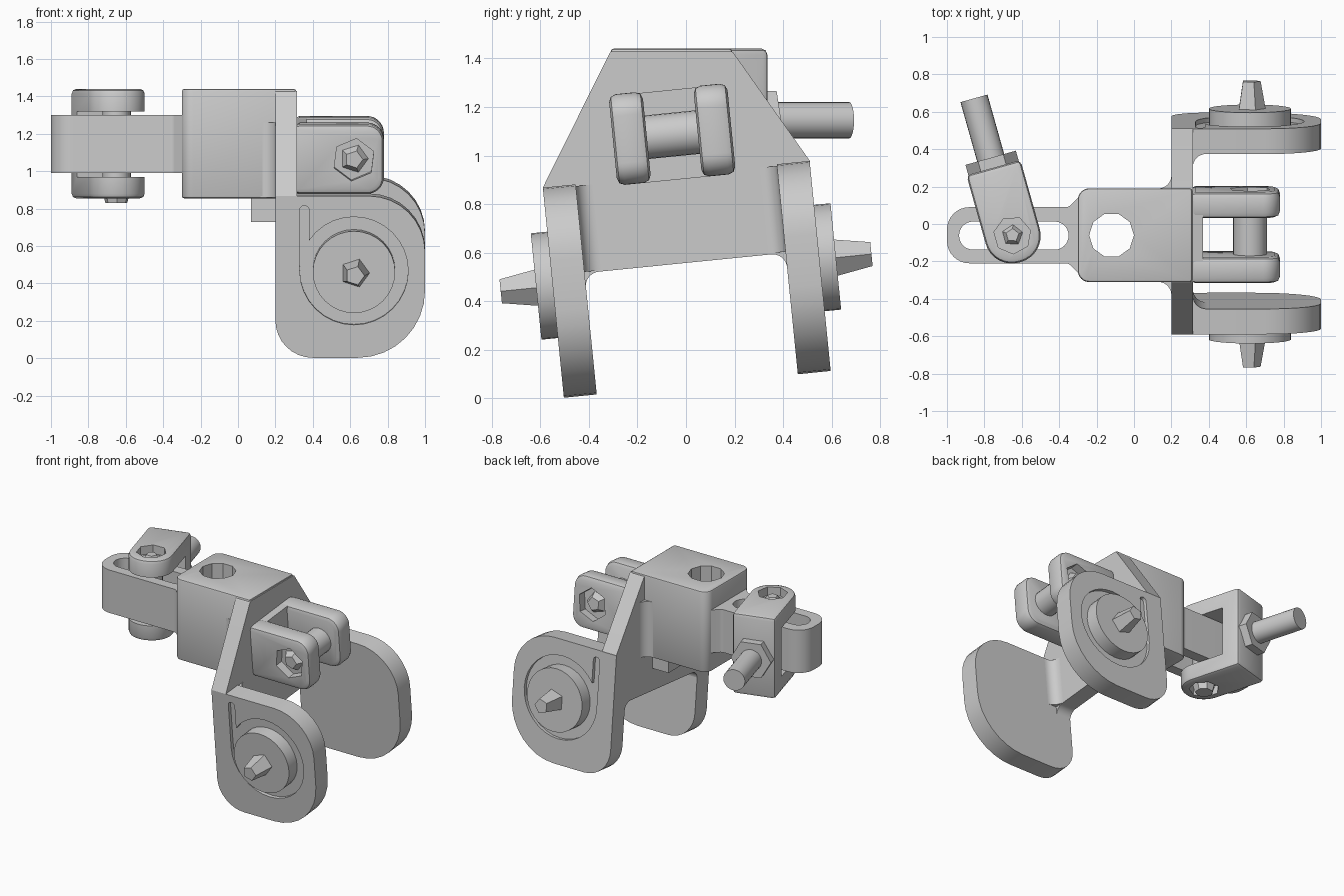
import bpy, bmesh, math
from mathutils import Vector, Matrix

cube = bpy.data.objects.get("Cube")
if cube:
    bpy.data.objects.remove(cube, do_unlink=True)

COLOUR = (0.6, 0.6, 0.6, 1)
grey = bpy.data.materials.new("matte grey")
grey.use_nodes = True
grey.diffuse_color = COLOUR
grey.node_tree.nodes["Principled BSDF"].inputs["Base Color"].default_value = COLOUR

TILT = Matrix.Rotation(0.1, 4, 'X')          # frame of the lower fork
SWING = Matrix.Translation((-0.65, -0.06, 0)) @ Matrix.Rotation(math.radians(15.7), 4, 'Z')
FLAT = Matrix.Identity(4)
MID = 0.052                                  # centre plane of the fork


def circle(u, v, r, n=32, turn=0.0):
    return [(u + r * math.cos(turn + math.tau * i / n),
             v + r * math.sin(turn + math.tau * i / n)) for i in range(n)]


def rounded(corners, n=8):
    """Polygon from (u, v, radius) corners, each replaced by an arc."""
    out = []
    for i, (u, v, r) in enumerate(corners):
        p = Vector((u, v, 0))
        if r == 0:
            out.append((u, v))
            continue
        a = Vector((*corners[i - 1][:2], 0)) - p
        b = Vector((*corners[(i + 1) % len(corners)][:2], 0)) - p
        half = a.angle(b) / 2
        a.normalize()
        b.normalize()
        mid = p + (a + b).normalized() * (r / math.sin(half))
        t = r / math.tan(half)
        d0 = (p + a * t - mid).normalized()
        d1 = (p + b * t - mid).normalized()
        for k in range(n + 1):
            q = mid + d0.slerp(d1, k / n).normalized() * r
            out.append((q.x, q.y))
    return out


def rect(u0, u1, v0, v1, r=0.0):
    return rounded([(u0, v0, r), (u1, v0, r), (u1, v1, r), (u0, v1, r)])


def prism(name, outline, axis, lo, hi, frame=FLAT, taper=1.0, bevel=0.0, cuts=()):
    """Extrude an outline along an axis, bevel it, then subtract the cutters."""
    place = {'X': lambda u, v, w: (w, u, v),
             'Y': lambda u, v, w: (u, w, v),
             'Z': lambda u, v, w: (u, v, w)}[axis]
    cu = sum(p[0] for p in outline) / len(outline)
    cv = sum(p[1] for p in outline) / len(outline)
    bm = bmesh.new()
    base = [bm.verts.new(place(u, v, lo)) for u, v in outline]
    top = [bm.verts.new(place(cu + (u - cu) * taper, cv + (v - cv) * taper, hi))
           for u, v in outline]
    bm.faces.new(base)
    bm.faces.new(top)
    for i in range(len(base)):
        bm.faces.new((base[i - 1], base[i], top[i], top[i - 1]))
    bmesh.ops.recalc_face_normals(bm, faces=bm.faces)
    bm.transform(frame)
    mesh = bpy.data.meshes.new(name)
    bm.to_mesh(mesh)
    bm.free()
    mesh.materials.append(grey)
    ob = bpy.data.objects.new(name, mesh)
    bpy.context.collection.objects.link(ob)
    bpy.ops.object.select_all(action='DESELECT')
    bpy.context.view_layer.objects.active = ob
    ob.select_set(True)
    if bevel:
        mod = ob.modifiers.new("bevel", 'BEVEL')
        mod.width, mod.segments = bevel, 2
        mod.limit_method, mod.angle_limit = 'ANGLE', math.radians(50)
        bpy.ops.object.modifier_apply(modifier=mod.name)
    for cutter in cuts:
        mod = ob.modifiers.new("cut", 'BOOLEAN')
        mod.operation, mod.solver, mod.object = 'DIFFERENCE', 'EXACT', cutter
        bpy.ops.object.modifier_apply(modifier=mod.name)
        bpy.data.objects.remove(cutter, do_unlink=True)
    bpy.ops.object.shade_smooth_by_angle(angle=math.radians(30))
    return ob


# Central block with its vertical bore
bore = prism("bore_cutter", circle(-0.12, -0.06, 0.12, 10), 'Z', 0.5, 1.8)
prism("central_block",
      rounded([(-0.3, -0.31, 0.06), (0.31, -0.31, 0), (0.31, 0.19, 0), (-0.3, 0.19, 0.06)]),
      'Z', 0.855, 1.44, bevel=0.012, cuts=[bore])
prism("block_tab", rect(0.07, 0.22, -0.2, 0.1), 'Z', 0.73, 0.87)
for name, y, s in (("front", -0.31, -1), ("back", 0.19, 1)):
    prism(name + "_block_fillet",
          rounded([(0.12, y, 0), (0.2, y, 0.07), (0.2, y + s * 0.08, 0),
                   (0.22, y + s * 0.08, 0), (0.22, y - s * 0.02, 0),
                   (0.12, y - s * 0.02, 0)]), 'Z', 0.86, 1.26)

# Slotted link
slot = prism("slot_cutter", rect(-0.935, -0.35, -0.137, 0.013, 0.074), 'Z', 0.8, 1.5)
prism("slotted_link",
      rounded([(-1, -0.21, 0.12), (-0.35, -0.21, 0.04), (-0.3, -0.26, 0), (-0.27, -0.26, 0),
               (-0.27, 0.14, 0), (-0.3, 0.14, 0), (-0.35, 0.09, 0.04), (-1, 0.09, 0.12)]),
      'Z', 0.99, 1.3, cuts=[slot])

# Swinging clevis with pin, nut and stud
gap = prism("clevis_gap_cutter", rect(-0.3, 0.25, 0.97, 1.32), 'X', -0.3, 0.3, SWING)
gap.data.transform(Matrix.Identity(4))
sockets = [prism("socket_cutter", circle(0, 0, 0.1, 7), 'Z', z, z + 0.1, SWING)
           for z in (1.38, 0.815)]
prism("swing_clevis",
      rounded([(-0.15, -0.15, 0.145), (0.15, -0.15, 0.145), (0.15, 0.375, 0), (-0.15, 0.375, 0)]),
      'Z', 0.855, 1.44, SWING, bevel=0.025, cuts=[gap] + sockets)
prism("swing_pin", circle(0, 0, 0.075, 20), 'Z', 0.9, 1.385, SWING)
prism("swing_pin_head", circle(0, 0, 0.06, 5), 'Z', 1.38, 1.42, SWING, taper=0.6)
prism("swing_pin_tip", circle(0, 0, 0.085, 7), 'Z', 0.92, 0.83, SWING, taper=0.7)
prism("stud_nut", circle(0, 1.145, 0.14, 6), 'Y', 0.37, 0.43, SWING)
prism("stud", circle(0, 1.145, 0.075, 24), 'Y', 0.37, 0.76, SWING)

# Flange joining the block to the two side plates
prism("flange",
      rounded([(-0.5, 0.922, 0), (-0.43, 0.45, 0), (-0.365, 0.45, 0), (-0.365, 0.555, 0.06),
               (0.468, 0.555, 0.06), (0.468, 0.45, 0), (0.54, 0.45, 0), (0.605, 0.922, 0),
               (0.332, 1.404, 0.02), (-0.166, 1.454, 0.02)]),
      'X', 0.2, 0.315, TILT)

# Side plates with discs, spikes and inner fillets
for name, s in (("front", -1), ("back", 1)):
    inner, outer = MID + s * 0.416, MID + s * 0.552
    ring = prism("ring_cutter", circle(0.62, 0.52, 0.29, 32), 'Y',
                 outer - s * 0.025, outer + s * 0.1, TILT)
    notch = prism("notch_cutter", rect(0.33, 0.38, 0.52, 0.87, 0.024), 'Y',
                  outer - s * 0.025, outer + s * 0.1, TILT)
    prism(name + "_plate",
          rounded([(0.2, 0.053, 0.2), (1, 0.053, 0.36), (1, 0.922, 0.3), (0.2, 0.922, 0)]),
          'Y', inner, outer, TILT, cuts=[ring, notch])
    prism(name + "_disc", circle(0.62, 0.52, 0.22, 32), 'Y',
          outer - s * 0.04, outer + s * 0.068, TILT)
    prism(name + "_spike", circle(0.625, 0.515, 0.08, 5), 'Y',
          outer + s * 0.06, outer + s * 0.215, TILT, taper=0.65)
    prism(name + "_plate_fillet",
          rounded([(0.39, inner, 0), (0.315, inner, 0.07), (0.315, inner - s * 0.08, 0),
                   (0.3, inner - s * 0.08, 0), (0.3, inner + s * 0.02, 0),
                   (0.39, inner + s * 0.02, 0)]), 'Z', 0.56, 0.915, TILT)

# Front fork: base, two lugs with sockets, and cross pin
prism("fork_base", rect(MID - 0.2, MID + 0.2, 0.9, 1.27), 'X', 0.3, 0.37, TILT)
for name, s in (("front", -1), ("back", 1)):
    near, far = MID + s * 0.105, MID + s * 0.245
    socket = prism("lug_socket_cutter", circle(0.62, 1.086, 0.115, 6, 0.4), 'Y',
                   far - s * 0.06, far + s * 0.1, TILT)
    prism(name + "_lug",
          rounded([(0.3, 0.9, 0), (0.78, 0.9, 0.09), (0.78, 1.275, 0.09), (0.3, 1.275, 0)]),
          'Y', near, far, TILT, bevel=0.03, cuts=[socket])
    prism(name + "_pin_head", circle(0.62, 1.086, 0.08, 5), 'Y',
          far - s * 0.065, far - s * 0.015, TILT, taper=0.6)
prism("fork_pin", circle(0.62, 1.086, 0.09, 24), 'Y', MID - 0.15, MID + 0.15, TILT)
